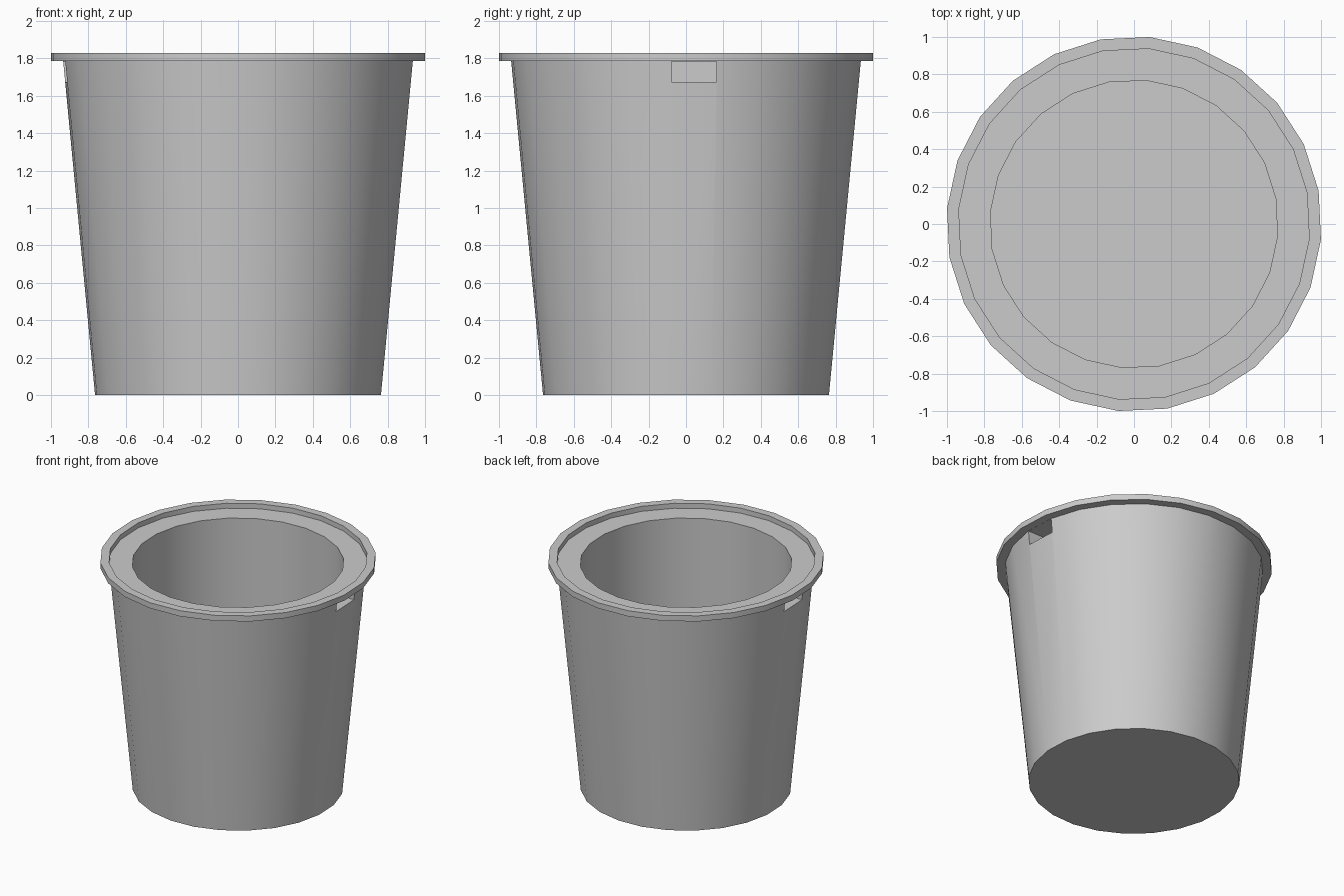
import bpy
import bmesh
import math
from mathutils import Matrix, Vector

if "Cube" in bpy.data.objects:
    bpy.data.objects.remove(bpy.data.objects["Cube"], do_unlink=True)

SIDES = 24
TURN = math.radians(-4.8)

grey = bpy.data.materials.new("plain_grey")
grey.use_nodes = True
grey.diffuse_color = (0.6, 0.6, 0.6, 1)
grey.node_tree.nodes["Principled BSDF"].inputs["Base Color"].default_value = grey.diffuse_color


def make_object(name, bm):
    bmesh.ops.recalc_face_normals(bm, faces=bm.faces)
    mesh = bpy.data.meshes.new(name)
    bm.to_mesh(mesh)
    bm.free()
    mesh.materials.append(grey)
    obj = bpy.data.objects.new(name, mesh)
    bpy.context.collection.objects.link(obj)
    return obj


def lathe(name, profile):
    """Sweep a (radius, height) profile round z and cap both ends."""
    bm = bmesh.new()
    angles = [TURN + math.tau * i / SIDES for i in range(SIDES)]
    rings = [[bm.verts.new((r * math.cos(a), r * math.sin(a), z)) for a in angles]
             for r, z in profile]
    for low, high in zip(rings, rings[1:]):
        for i in range(SIDES):
            j = (i + 1) % SIDES
            bm.faces.new((low[i], low[j], high[j], high[i]))
    bm.faces.new(rings[0])
    bm.faces.new(rings[-1])
    return make_object(name, bm)


# Bucket: tapered wall, flared lip, sunken ledge and straight inner well
bucket = lathe("bucket", [
    (0.767, 0), (0.938, 1.785), (1.003, 1.785), (1.003, 1.83),
    (0.94, 1.83), (0.94, 1.79), (0.77, 1.79), (0.77, 0.04)])

# Handle sockets: one facet wide, under the lip on opposite sides
bm = bmesh.new()
for turn in (0, math.pi):
    place = (Matrix.Rotation(turn, 4, "Z")
             @ Matrix.Translation(Vector((0.94, 0.043, 1.7295)))
             @ Matrix.Diagonal((0.3, 0.242, 0.109, 1)))
    bmesh.ops.create_cube(bm, size=1, matrix=place)
cutter = make_object("socket_cutter", bm)
cutter.hide_render = True
cutter.hide_set(True)

cut = bucket.modifiers.new("sockets", "BOOLEAN")
cut.operation = "DIFFERENCE"
cut.solver = "EXACT"
cut.object = cutter

bpy.ops.object.select_all(action="DESELECT")
bucket.select_set(True)
bpy.context.view_layer.objects.active = bucket
bpy.ops.object.modifier_apply(modifier=cut.name)
bpy.data.objects.remove(cutter, do_unlink=True)
bpy.ops.object.shade_smooth_by_angle(angle=math.radians(30))
